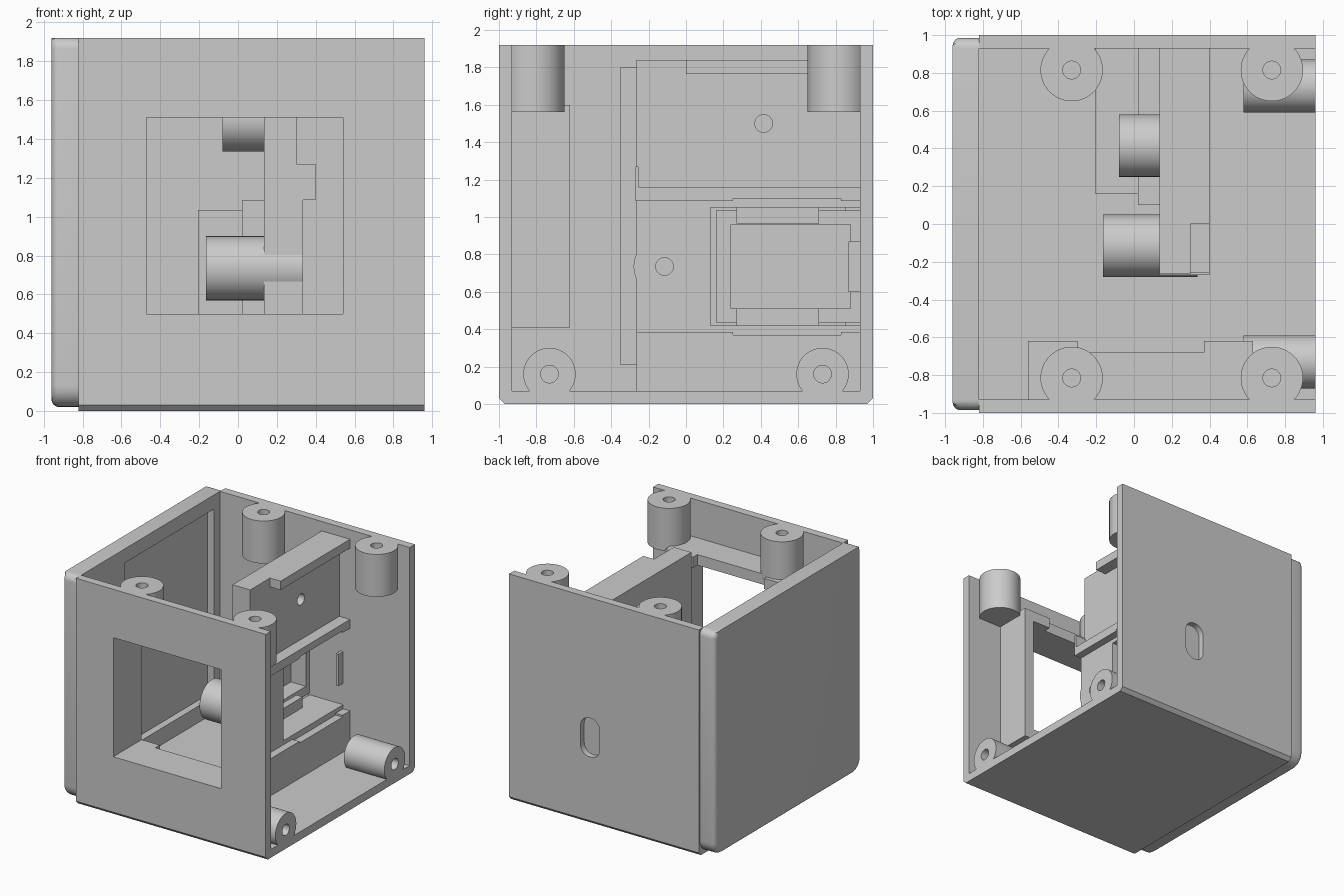
import bpy, bmesh, math
from mathutils import Matrix, Vector

cube = bpy.data.objects.get("Cube")
if cube:
    bpy.data.objects.remove(cube, do_unlink=True)

grey = bpy.data.materials.new("plain_grey")
grey.use_nodes = True
grey.diffuse_color = (0.6, 0.6, 0.6, 1)
grey.node_tree.nodes["Principled BSDF"].inputs["Base Color"].default_value = (0.6, 0.6, 0.6, 1)


def finish(name, bm):
    bmesh.ops.recalc_face_normals(bm, faces=bm.faces)
    mesh = bpy.data.meshes.new(name)
    bm.to_mesh(mesh)
    bm.free()
    mesh.materials.append(grey)
    ob = bpy.data.objects.new(name, mesh)
    bpy.context.collection.objects.link(ob)
    return ob


def box_mesh(x, y, z):
    bm = bmesh.new()
    bmesh.ops.create_cube(bm, size=1)
    for v in bm.verts:
        v.co = Vector([(r[0] + r[1]) / 2 + c * (r[1] - r[0]) for c, r in zip(v.co, (x, y, z))])
    return bm


def box(name, x, y, z):
    return finish(name, box_mesh(x, y, z))


def rod(name, axis, a, b, span, radius):
    """Cylinder along x or z; a, b are the two other coordinates."""
    bm = bmesh.new()
    bmesh.ops.create_cone(bm, cap_ends=True, segments=48, radius1=radius, radius2=radius,
                          depth=span[1] - span[0])
    mid = sum(span) / 2
    if axis == "x":
        bm.transform(Matrix.Translation((mid, a, b)) @ Matrix.Rotation(math.pi / 2, 4, "Y"))
    else:
        bm.transform(Matrix.Translation((a, b, mid)))
    return finish(name, bm)


def extrude_x(name, profile, x0, x1):
    bm = bmesh.new()
    face = bm.faces.new([bm.verts.new((x0, y, z)) for y, z in profile])
    new = bmesh.ops.extrude_face_region(bm, geom=[face])["geom"]
    bmesh.ops.translate(bm, verts=[g for g in new if isinstance(g, bmesh.types.BMVert)],
                        vec=(x1 - x0, 0, 0))
    return finish(name, bm)


def cut(target, *cutters):
    """Subtract each cutter and remove it."""
    for c in cutters:
        c.hide_render = True
        mod = target.modifiers.new("cut", "BOOLEAN")
        mod.operation, mod.solver, mod.object = "DIFFERENCE", "EXACT", c
        bpy.context.view_layer.objects.active = target
        bpy.ops.object.modifier_apply(modifier=mod.name)
        bpy.data.objects.remove(c, do_unlink=True)
    return target


def smooth(ob):
    bpy.ops.object.select_all(action="DESELECT")
    ob.select_set(True)
    bpy.context.view_layer.objects.active = ob
    bpy.ops.object.shade_smooth_by_angle(angle=math.radians(30))


# Shell: floor, front wall and back wall with chamfered lower edges
shell = extrude_x("shell", [(-0.97, 0), (0.97, 0), (1, 0.03), (1, 1.92), (0.93, 1.92),
                            (0.93, 0.07), (-0.93, 0.07), (-0.93, 1.92), (-1, 1.92), (-1, 0.03)],
                  -0.82, 0.96)
WINDOW = ((-0.47, 0.54), (-1.1, -0.5), (0.5, 1.51))
cut(shell, box("cutter", *WINDOW))


def port():
    """Rounded upright slot through the back wall."""
    bm = box_mesh((0.11, 0.29), (0.8, 1.1), (0.57, 0.9))
    along_y = [e for e in bm.edges if abs(e.verts[0].co.y - e.verts[1].co.y) > 0.1]
    bmesh.ops.bevel(bm, geom=along_y, offset=0.085, segments=8, affect="EDGES", profile=0.5)
    return finish("cutter", bm)


cut(shell, port())

# Side plate with rounded outer edges and a shallow inner recess
bm = box_mesh((-0.96, -0.82), (-0.985, 0.985), (0.02, 1.92))
for low, radius in ((True, 0.11), (False, 0.055)):
    edges = [e for e in bm.edges if abs(e.verts[0].co.x - e.verts[1].co.x) > 0.1
             and (e.verts[0].co.z < 0.1 if low else e.verts[0].co.z > 1.9)
             and abs(e.verts[0].co.y) > 0.98]
    bmesh.ops.bevel(bm, geom=edges, offset=radius, segments=6, affect="EDGES", profile=0.5)
rim = [e for e in bm.edges if all(v.co.x < -0.95 for v in e.verts)
       and not all(v.co.z > 1.91 for v in e.verts)]
bmesh.ops.bevel(bm, geom=rim, offset=0.04, segments=4, affect="EDGES", profile=0.5)
plate = cut(finish("side_plate", bm), box("cutter", (-0.88, -0.7), (-0.35, 0.85), (0.21, 1.8)))
smooth(plate)

# Frame behind the window, lower in the middle
frame = box("window_frame", (-0.56, 0.63), (-0.96, -0.62), (0.41, 1.6))
cut(frame, box("cutter", *WINDOW), box("cutter", (-0.3, 0.37), (-0.68, -0.5), (0.3, 1.7)))

# Screw posts under the top edge and beside the open side
for sy, side in ((-1, "front"), (1, "back")):
    for x, place in ((-0.33, "inner"), (0.73, "outer")):
        post = rod(f"{side}_{place}_top_post", "z", x, sy * 0.815, (1.56, 1.92), 0.165)
        smooth(cut(post, rod("cutter", "z", x, sy * 0.815, (1.62, 2), 0.047)))
    post = rod(f"{side}_side_post", "x", sy * 0.73, 0.16, (0.58, 0.96), 0.14)
    smooth(cut(post, rod("cutter", "x", sy * 0.73, 0.16, (0.65, 1.1), 0.047)))

# Upper divider wall with top flange and ledge
UPPER, LOWER = (0.415, 1.5), (-0.115, 0.735)
upper = box("upper_divider", (0.135, 0.3), (-0.265, 0.95), (1.085, 1.84))
cut(upper, rod("cutter", "x", *UPPER, (0, 0.5), 0.047))
box("top_flange", (0.135, 0.4), (0, 0.95), (1.765, 1.84))
box("ledge_end_stop", (0.135, 0.4), (-0.27, -0.255), (1.085, 1.27))
ledge = box("middle_ledge", (0.135, 0.4), (-0.265, 0.95), (1.085, 1.16))
base = box("lower_ledge", (0.135, 0.4), (-0.265, 0.95), (0.05, 0.385))

# Lower divider wall with stepped housing around the board pocket
lower = box("lower_divider", (0.135, 0.335), (-0.265, 0.95), (0.07, 1.085))
inner = box("board_housing", (0.02, 0.135), (0.1, 0.95), (0.385, 1.085))
outer = box("connector_housing", (-0.205, 0.02), (0.16, 0.95), (0.435, 1.035))
for part in (lower, inner):
    cut(part, box("cutter", (-0.1, 0.5), (0.13, 0.93), (0.42, 1.05)))
cut(outer, box("cutter", (-0.12, 0.1), (0.24, 0.88), (0.51, 0.96)))
cut(lower, rod("cutter", "x", *LOWER, (0, 0.5), 0.047))
for part in (ledge, base):
    cut(part, box("cutter", (0.335, 0.5), (0.25, 0.83), (0.37, 1.1)))
for z, name in ((0.465, "lower"), (1.01, "upper")):
    box(f"{name}_board_clip", (0.05, 0.11), (0.27, 0.71), (z - 0.045, z + 0.045))
box("pocket_stop", (0.31, 0.335), (0.87, 0.94), (0.6, 0.87))

# Screw bosses on the far face of the divider
for name, (y, z), span in (("upper_boss", UPPER, (-0.08, 0.135)),
                           ("lower_boss", LOWER, (-0.165, 0.335))):
    boss = rod(name, "x", y, z, span, 0.165)
    smooth(cut(boss, rod("cutter", "x", y, z, (span[0] + 0.06, 0.5), 0.047)))
